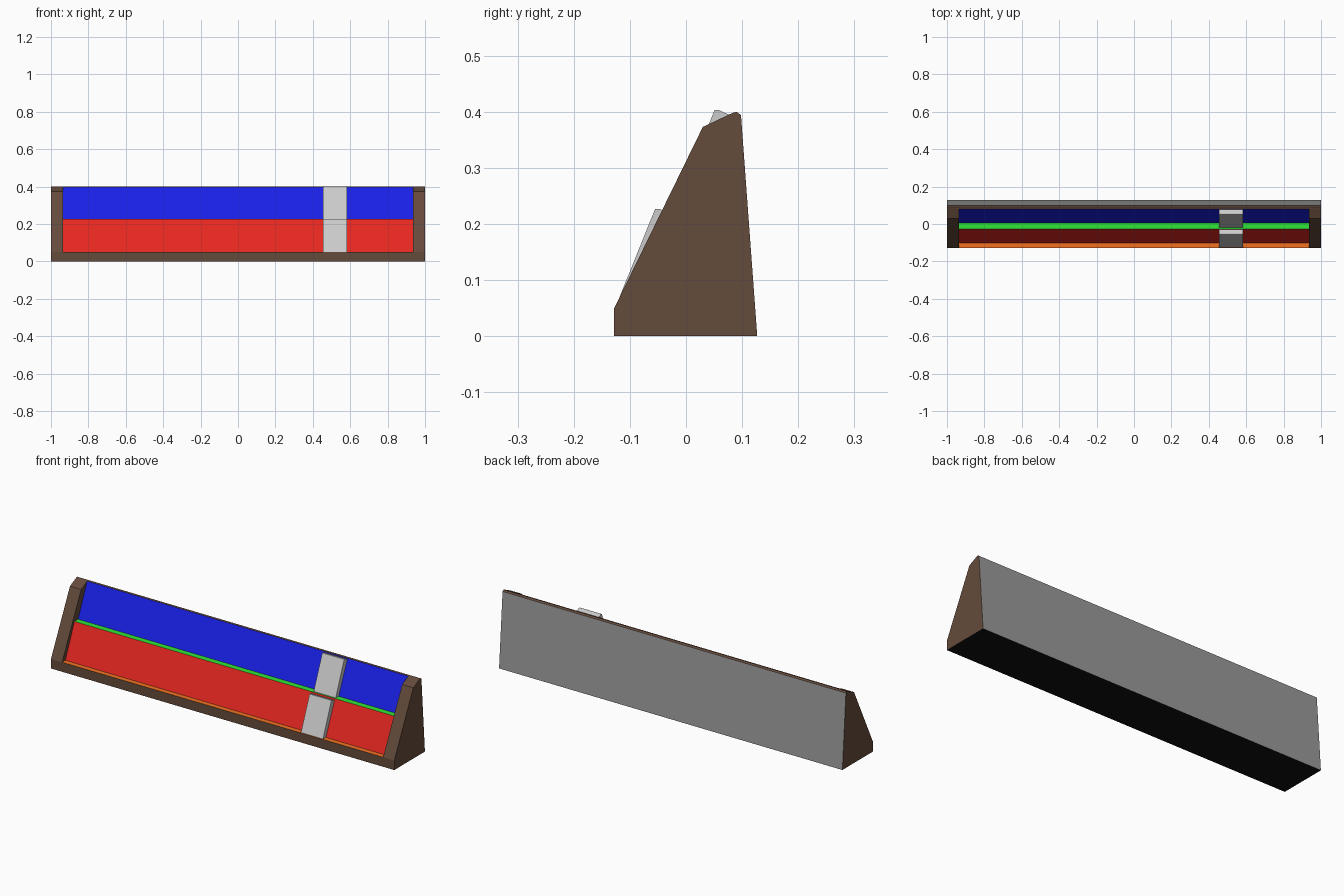
import bpy, bmesh

if "Cube" in bpy.data.objects:
    bpy.data.objects.remove(bpy.data.objects["Cube"])


def material(name, rgb):
    m = bpy.data.materials.new(name)
    m.diffuse_color = (*rgb, 1)
    m.use_nodes = True
    m.node_tree.nodes["Principled BSDF"].inputs["Base Color"].default_value = m.diffuse_color
    return m


BROWN = material("brown_wood", (0.13, 0.07, 0.045))
RED = material("red", (0.8, 0.02, 0.015))
BLUE = material("blue", (0.01, 0.015, 0.8))
GREEN = material("green", (0.03, 0.8, 0.04))
ORANGE = material("orange", (0.9, 0.17, 0.015))
BLACK = material("black", (0.005, 0.005, 0.005))
GREY = material("grey", (0.33, 0.33, 0.33))
PALE = material("pale_grey", (0.55, 0.55, 0.55))


def prism(name, profile, x0, x1, mats, ends=True):
    """Extrude a (y, z) profile along x; mats holds one material per profile edge."""
    bm = bmesh.new()
    a = [bm.verts.new((x0, y, z)) for y, z in profile]
    b = [bm.verts.new((x1, y, z)) for y, z in profile]
    slots = list(dict.fromkeys([BROWN] + mats)) if BROWN in mats else list(dict.fromkeys(mats))
    n = len(profile)
    for i in range(n):
        j = (i + 1) % n
        f = bm.faces.new((a[i], a[j], b[j], b[i]))
        f.material_index = slots.index(mats[i])
    if ends:
        bm.faces.new(a[::-1])
        bm.faces.new(b)
    bmesh.ops.recalc_face_normals(bm, faces=bm.faces)
    me = bpy.data.meshes.new(name)
    bm.to_mesh(me)
    bm.free()
    for m in slots:
        me.materials.append(m)
    ob = bpy.data.objects.new(name, me)
    bpy.context.collection.objects.link(ob)
    return ob


# Wedge end cheeks
cheek = [(-0.128, 0), (0.127, 0), (0.098, 0.394), (0.09, 0.4),
         (0.083, 0.398), (0.03, 0.373), (-0.128, 0.05)]
cheek_mats = [BLACK, GREY] + [BROWN] * 5
prism("left_end_cheek", cheek, -1, -0.935, cheek_mats)
prism("right_end_cheek", cheek, 0.935, 1, cheek_mats)

# Stepped core: two ledges and two sloped panels between the cheeks
core = [(-0.128, 0), (0.127, 0), (0.098, 0.394), (0.09, 0.4), (0.08, 0.398),
        (0.005, 0.226), (-0.026, 0.226), (-0.101, 0.05), (-0.128, 0.05)]
prism("stepped_core", core, -0.935, 0.935,
      [BLACK, GREY, BROWN, BROWN, BLUE, GREEN, RED, ORANGE, BROWN], ends=False)

# Sliding markers, one resting on each ledge
marker = [(0.002, 0), (0.027, 0), (0.1, 0.167), (0.081, 0.176), (0.073, 0.176)]
for name, y, z in (("lower_marker", -0.128, 0.051), ("upper_marker", -0.022, 0.227)):
    prism(name, [(y + py, z + pz) for py, pz in marker], 0.455, 0.583, [PALE] * 5)
